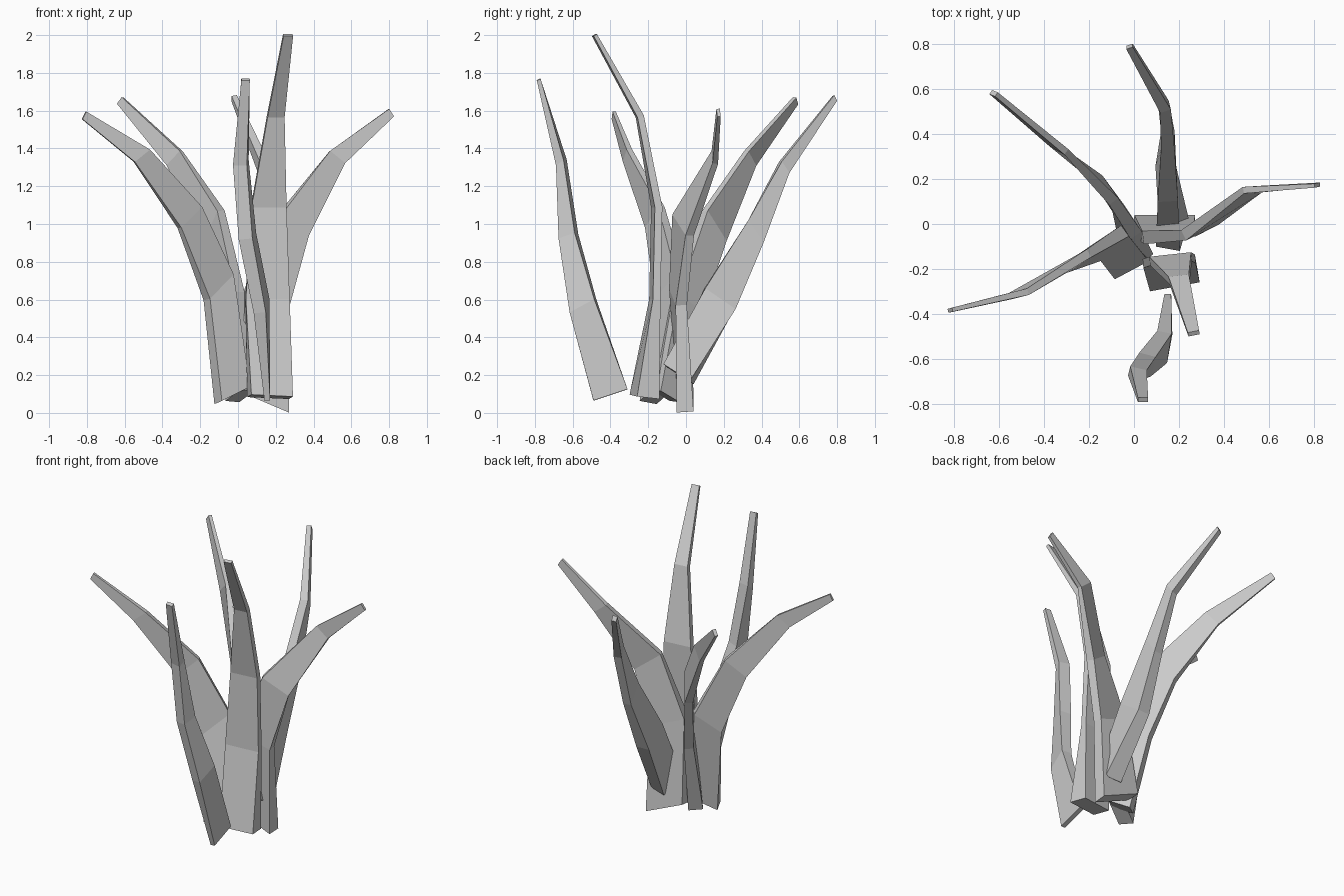
import bpy, bmesh
from mathutils import Vector


def leaf(name, rings):
    """Tapered four-sided blade; each ring = (outer edge, inner edge, thickness)."""
    outs = [Vector(r[0]) for r in rings]
    ins = [Vector(r[1]) for r in rings]
    mids = [(a + b) / 2 for a, b in zip(outs, ins)]
    bm = bmesh.new()
    loops = []
    last = len(rings) - 1
    for i, r in enumerate(rings):
        tangent = mids[min(i + 1, last)] - mids[max(i - 1, 0)]
        n = (outs[i] - ins[i]).cross(tangent).normalized() * r[2] / 2
        loops.append([bm.verts.new(p) for p in
                      (outs[i] + n, outs[i] - n, ins[i] - n, ins[i] + n)])
    for a, b in zip(loops, loops[1:]):
        for k in range(4):
            j = (k + 1) % 4
            bm.faces.new((a[k], a[j], b[j], b[k]))
    bm.faces.new(loops[0])
    bm.faces.new(loops[-1])
    bmesh.ops.recalc_face_normals(bm, faces=bm.faces)
    mesh = bpy.data.meshes.new(name)
    bm.to_mesh(mesh)
    bm.free()
    bpy.context.collection.objects.link(bpy.data.objects.new(name, mesh))


# Tall centre leaf
leaf("tall_leaf", [
    ((.28, -.20, .08), (.06, -.24, .09), .12),
    ((.272, -.155, .60), (.04, -.175, .60), .04),
    ((.255, -.145, 1.09), (.07, -.165, 1.09), .04),
    ((.245, -.24, 1.57), (.155, -.25, 1.57), .035),
    ((.29, -.48, 2.0), (.24, -.49, 2.0), .02)])

# Right leaf
leaf("right_leaf", [
    ((.27, -.005, .005), (.0, -.005, .12), .09),
    ((.27, -.025, .57), (.04, -.06, .66), .06),
    ((.365, .02, .94), (.22, -.05, 1.05), .05),
    ((.565, .155, 1.32), (.485, .15, 1.385), .03),
    ((.825, .175, 1.57), (.80, .17, 1.61), .018)])

# Left leaf
leaf("left_leaf", [
    ((-.105, -.20, .055), (.045, -.12, .13), .10),
    ((-.165, -.14, .60), (-.04, -.03, .73), .06),
    ((-.31, -.20, .98), (-.20, -.13, 1.09), .04),
    ((-.55, -.32, 1.33), (-.47, -.30, 1.395), .03),
    ((-.825, -.385, 1.555), (-.805, -.38, 1.595), .018)])

# Back left leaf
leaf("back_left_leaf", [
    ((-.03, -.06, .06), (.05, -.16, .12), .09),
    ((-.07, .07, .53), (.01, -.05, .64), .06),
    ((-.16, .20, .91), (-.09, .10, 1.07), .05),
    ((-.37, .36, 1.31), (-.30, .32, 1.385), .03),
    ((-.635, .585, 1.635), (-.61, .575, 1.67), .022)])

# Back leaf
leaf("back_leaf", [
    ((.19, .03, .16), (.15, -.11, .25), .11),
    ((.14, .26, .55), (.15, .10, .66), .09),
    ((.15, .41, .90), (.15, .33, 1.02), .06),
    ((.13, .54, 1.27), (.14, .50, 1.33), .05),
    ((-.02, .795, 1.65), (-.02, .78, 1.68), .03)])

# Front leaf
leaf("front_leaf", [
    ((.155, -.49, .065), (.15, -.31, .125), .03),
    ((.115, -.61, .53), (.135, -.48, .60), .065),
    ((.04, -.665, .92), (.06, -.58, .95), .075),
    ((.01, -.68, 1.31), (.02, -.64, 1.34), .075),
    ((.04, -.79, 1.76), (.04, -.77, 1.77), .045)])
